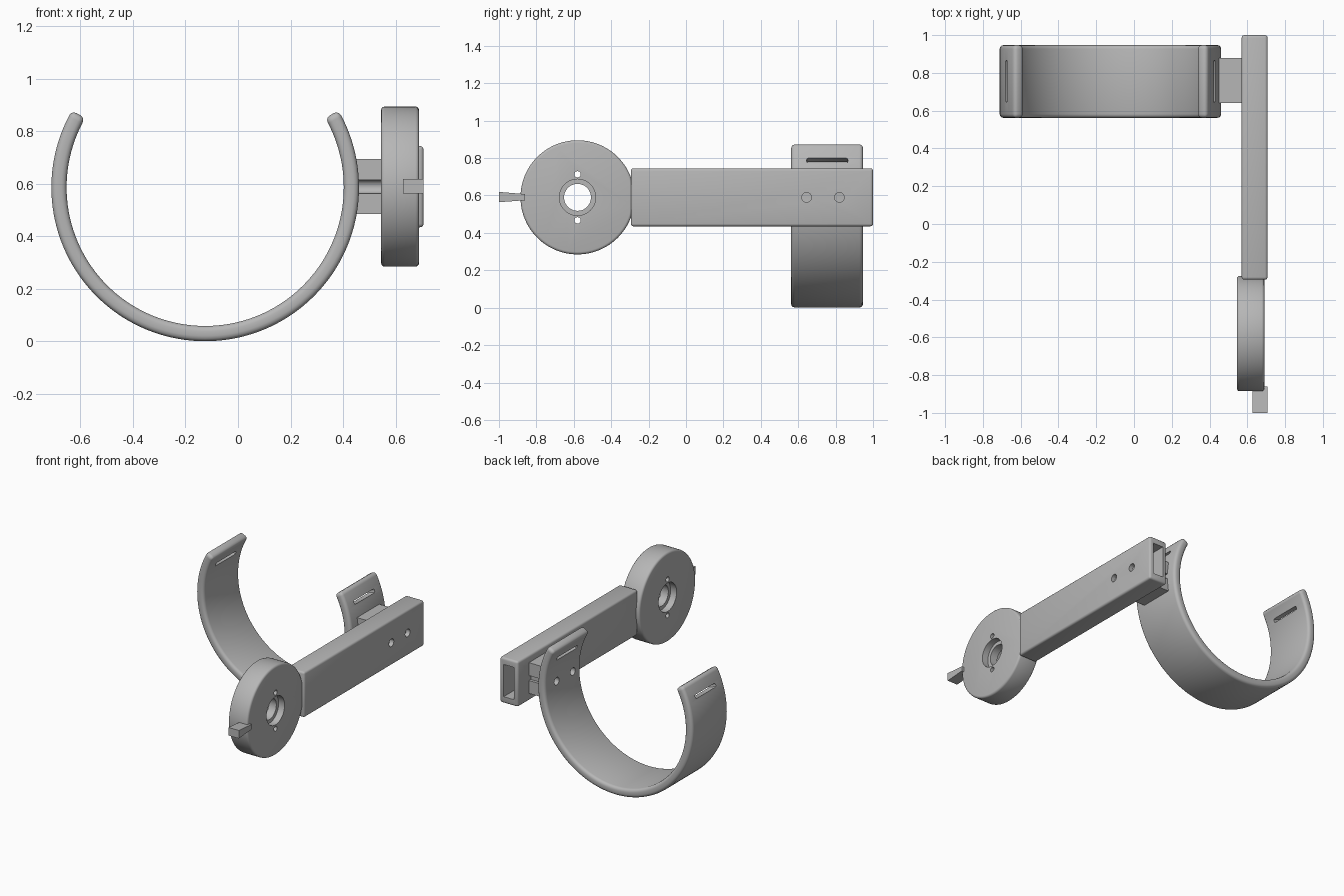
import bpy, bmesh
from math import radians, sin, cos, pi
from mathutils import Matrix, Vector

cube = bpy.data.objects.get("Cube")
if cube:
    bpy.data.objects.remove(cube, do_unlink=True)

GREY = (0.47, 0.47, 0.47, 1)
mat = bpy.data.materials.new("grey plastic")
mat.use_nodes = True
mat.diffuse_color = GREY
mat.node_tree.nodes["Principled BSDF"].inputs["Base Color"].default_value = GREY


def finish(name, bm):
    bmesh.ops.recalc_face_normals(bm, faces=bm.faces[:])
    me = bpy.data.meshes.new(name)
    bm.to_mesh(me)
    bm.free()
    me.materials.append(mat)
    ob = bpy.data.objects.new(name, me)
    bpy.context.collection.objects.link(ob)
    return ob


def box(name, lo, hi):
    lo, hi = Vector(lo), Vector(hi)
    bm = bmesh.new()
    m = Matrix.Translation((lo + hi) / 2) @ Matrix.Diagonal((*(hi - lo), 1))
    bmesh.ops.create_cube(bm, size=1, matrix=m)
    return finish(name, bm)


def rod(name, x0, x1, y, z, r, sides=32):
    """Cylinder lying along x."""
    bm = bmesh.new()
    m = Matrix.Translation(((x0 + x1) / 2, y, z)) @ Matrix.Rotation(pi / 2, 4, 'Y')
    bmesh.ops.create_cone(bm, cap_ends=True, segments=sides, radius1=r, radius2=r,
                          depth=x1 - x0, matrix=m)
    return finish(name, bm)


def apply(ob, mod):
    bpy.ops.object.select_all(action='DESELECT')
    bpy.context.view_layer.objects.active = ob
    ob.select_set(True)
    bpy.ops.object.modifier_apply(modifier=mod.name)


def bevel(ob, width, segments=3):
    mod = ob.modifiers.new("round", 'BEVEL')
    mod.width, mod.segments = width, segments
    mod.limit_method, mod.angle_limit = 'ANGLE', radians(40)
    apply(ob, mod)


def cut(ob, *cutters):
    for c in cutters:
        c.hide_render = True
        mod = ob.modifiers.new("cut", 'BOOLEAN')
        mod.operation, mod.solver, mod.object = 'DIFFERENCE', 'EXACT', c
        apply(ob, mod)
        bpy.data.objects.remove(c, do_unlink=True)


def smooth(ob):
    bpy.ops.object.select_all(action='DESELECT')
    bpy.context.view_layer.objects.active = ob
    ob.select_set(True)
    bpy.ops.object.shade_smooth_by_angle(angle=radians(35))


BOLT_Y, AXIS_Z = (0.645, 0.82), 0.59


def bolt_cutters():
    return [rod("bolt_cutter", 0.3, 0.8, y, AXIS_Z, 0.026) for y in BOLT_Y]


# Open cuff: rectangular section swept round an arc
CX, CZ, R_OUT, R_IN = -0.125, 0.587, 0.586, 0.528
Y0, Y1, STEPS = 0.562, 0.947, 96
bm = bmesh.new()
rings = []
for i in range(STEPS + 1):
    a = radians(150 + 240 * i / STEPS)
    rings.append([bm.verts.new((CX + r * cos(a), y, CZ + r * sin(a)))
                  for r, y in ((R_IN, Y0), (R_OUT, Y0), (R_OUT, Y1), (R_IN, Y1))])
for p, q in zip(rings, rings[1:]):
    for k in range(4):
        n = (k + 1) % 4
        bm.faces.new((p[k], p[n], q[n], q[k]))
bm.faces.new(rings[0])
bm.faces.new(rings[-1])
cuff = finish("cuff", bm)
bevel(cuff, 0.02)

# Strap slots near both tips
slots = []
for angle in (20, 160):
    s = box("slot_cutter", (-0.1, -0.11, -0.0125), (0.1, 0.11, 0.0125))
    bevel(s, 0.008, 2)
    a = radians(angle)
    s.data.transform(Matrix.Translation((CX + 0.557 * cos(a), 0.755, CZ + 0.557 * sin(a)))
                     @ Matrix.Rotation(-a, 4, 'Y'))
    slots.append(s)
cut(cuff, *slots, *bolt_cutters())
smooth(cuff)

# Mounting block between cuff and arm, with a shallow groove front and back
block = box("mounting_block", (0.43, 0.64, 0.485), (0.575, 0.88, 0.695))
cut(block, *[box("groove_cutter", (0.4, y - 0.02, 0.573), (0.6, y + 0.02, 0.607))
             for y in (0.64, 0.88)], *bolt_cutters())
# Trim the inner face to follow the cuff
cut(block, rod("trim_cutter", 0, 0.435, 0.76, AXIS_Z, 0.3))
smooth(block)

# Hollow rectangular arm
arm = box("arm_tube", (0.57, -0.295, 0.435), (0.707, 1.0, 0.745))
bevel(arm, 0.014)
cut(arm, box("hollow_cutter", (0.6, -0.24, 0.48), (0.677, 1.1, 0.7)), *bolt_cutters())
smooth(arm)

# Round hub with a stepped bore and two pin holes
HY = -0.58
hub = rod("hub", 0.545, 0.69, HY, AXIS_Z, 0.305, 96)
bevel(hub, 0.014)
cut(hub,
    rod("bore_cutter", 0.4, 0.8, HY, AXIS_Z, 0.072, 48),
    rod("recess_cutter", 0.645, 0.8, HY, AXIS_Z, 0.097, 48),
    rod("recess_cutter", 0.4, 0.59, HY, AXIS_Z, 0.097, 48),
    *[rod("pin_cutter", 0.4, 0.8, HY, AXIS_Z + d, 0.017, 24) for d in (-0.123, 0.123)])
smooth(hub)

# Lever tab flaring toward its tip
tab = box("lever_tab", (0.628, -1.0, 0.564), (0.706, -0.86, 0.619))
for v in tab.data.vertices:
    if v.co.y > -0.9:
        v.co.z = AXIS_Z + (v.co.z - AXIS_Z) * 0.6
